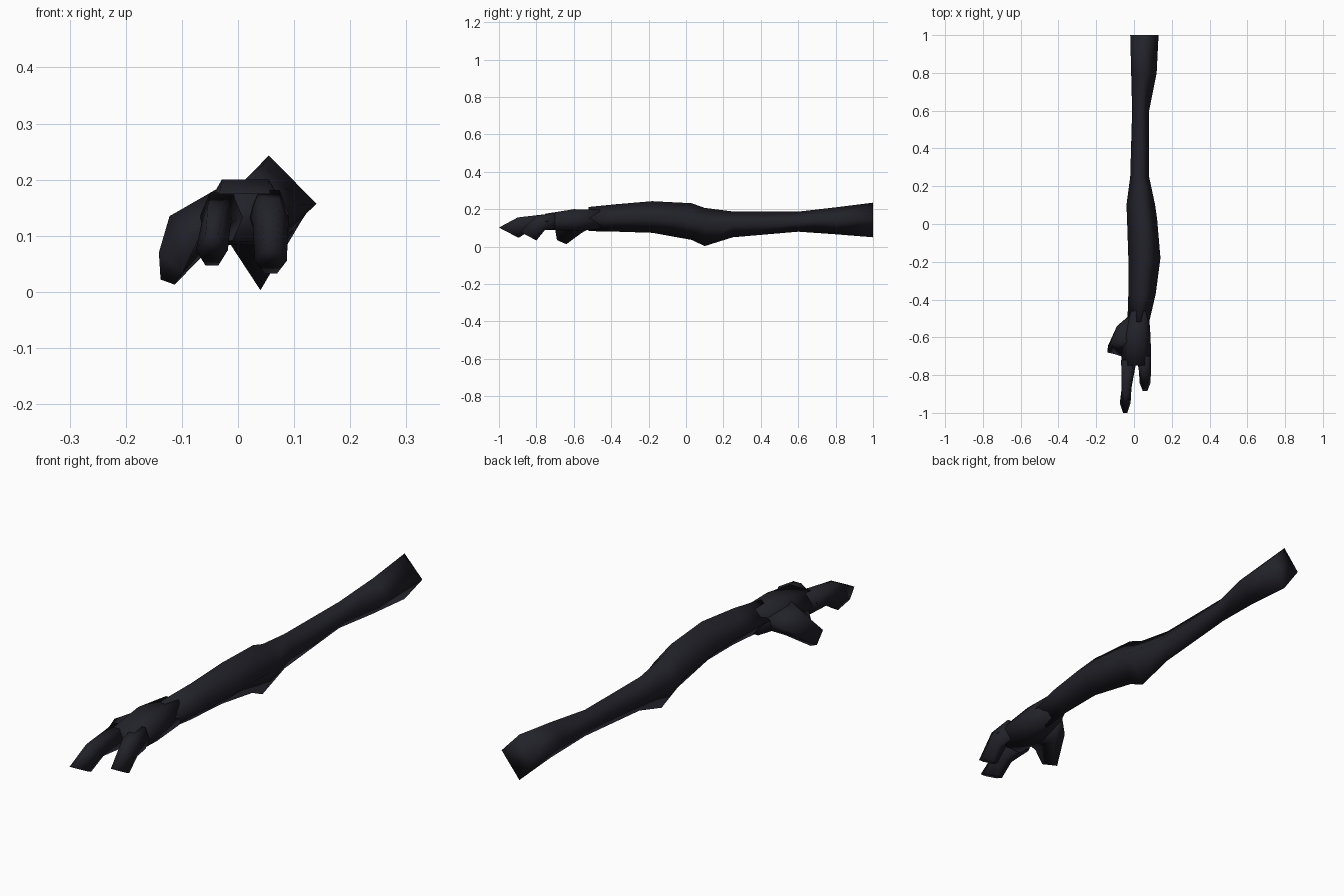
import bpy, bmesh

skin = bpy.data.materials.new("dark_slate")
skin.diffuse_color = (0.0155, 0.0155, 0.0225, 1)


def loft(name, rings):
    """Skin a closed tube through rings of equal point count."""
    bm = bmesh.new()
    loops = [[bm.verts.new(p) for p in ring] for ring in rings]
    n = len(loops[0])
    for a, b in zip(loops, loops[1:]):
        for i in range(n):
            j = (i + 1) % n
            bm.faces.new((a[i], a[j], b[j], b[i]))
    bm.faces.new(loops[0])
    bm.faces.new(loops[-1])
    bmesh.ops.recalc_face_normals(bm, faces=bm.faces)
    for f in bm.faces:
        f.smooth = True
    mesh = bpy.data.meshes.new(name)
    bm.to_mesh(mesh)
    bm.free()
    mesh.materials.append(skin)
    ob = bpy.data.objects.new(name, mesh)
    bpy.context.collection.objects.link(ob)
    return ob


def diamond(y, xl, xr, zb, zt, xt, xb, zs):
    return [(xt, y, zt), (xr, y, zs), (xb, y, zb), (xl, y, zs)]


def hexagon(xl, xr, yt, zt, yb, zb, inset=0.22):
    k = (xr - xl) * inset
    ym, zm = (yt + yb) / 2, (zt + zb) / 2
    return [(xl, ym, zm), (xl + k, yt, zt), (xr - k, yt, zt),
            (xr, ym, zm), (xr - k, yb, zb), (xl + k, yb, zb)]


# Arm from shoulder end to wrist, diamond section
loft("arm", [diamond(*r) for r in (
    (1.00, -.02, .130, .050, .235, .050, .050, .150),
    (0.80, -.015, .120, .066, .210, .048, .048, .145),
    (0.60, -.01, .080, .080, .187, .035, .035, .135),
    (0.25, -.02, .080, .050, .188, .032, .035, .125),
    (0.10, -.04, .112, .003, .207, .040, .040, .125),
    (0.03, -.037, .122, .036, .232, .048, .043, .140),
    (-.18, -.03, .140, .074, .243, .055, .052, .157),
    (-.37, -.03, .115, .080, .227, .045, .045, .155),
    (-.52, -.035, .080, .083, .212, .025, .025, .150),
)])

# Palm
loft("palm", [hexagon(xl, xr, y, zt, y, zb) for y, xl, xr, zb, zt in (
    (-.46, -.025, .078, .095, .198),
    (-.60, -.062, .088, .084, .200),
    (-.75, -.068, .091, .090, .176),
)])

# Two finger groups bent downwards
loft("inner_fingers", [hexagon(*r) for r in (
    (-.068, .014, -.72, .177, -.72, .092),
    (-.065, -.013, -.90, .156, -.83, .090),
    (-.075, -.018, -1.0, .102, -.895, .047, .3),
)])
loft("outer_fingers", [hexagon(*r) for r in (
    (.012, .091, -.70, .182, -.70, .095),
    (.026, .090, -.80, .165, -.755, .088),
    (.030, .087, -.885, .078, -.80, .033, .3),
)])

# Thumb spreading sideways and down
loft("thumb", [
    [(-.020, -.48, .160), (-.035, -.62, .185), (-.030, -.73, .140), (0, -.52, .095)],
    [(-.090, -.54, .105), (-.122, -.62, .135), (-.070, -.70, .095), (-.055, -.56, .072)],
    [(-.138, -.645, .022), (-.141, -.680, .070), (-.098, -.69, .035), (-.113, -.64, .013)],
])
